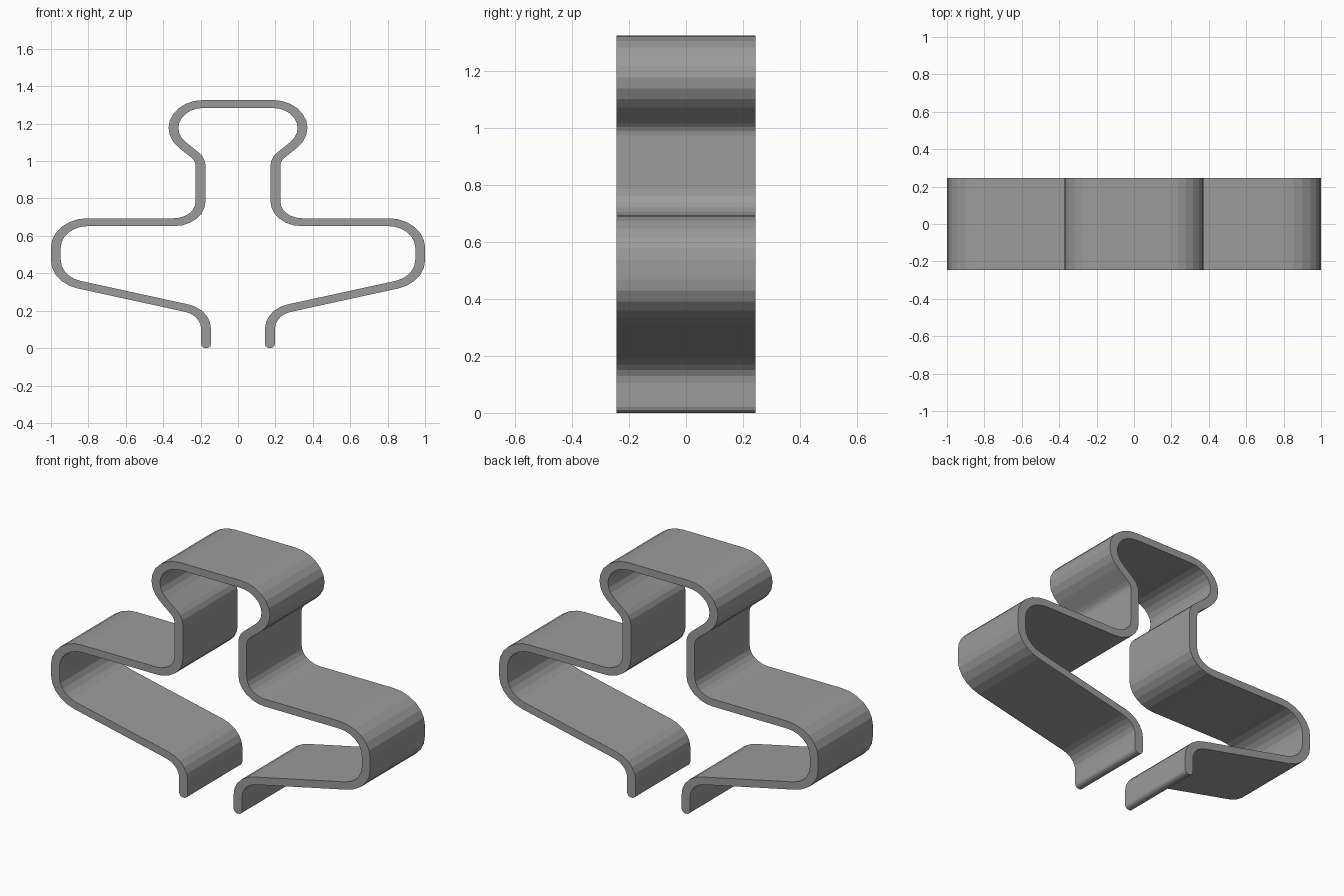
import bpy
import bmesh
from math import radians, tan, sin, cos, ceil
from mathutils import Vector

cube = bpy.data.objects.get("Cube")
if cube:
    bpy.data.objects.remove(cube, do_unlink=True)

SQUASH = 0.8      # the round-cornered section is flattened in height
HALF = 0.0262     # half of the strip thickness
DEPTH = 0.245     # half of the strip width along y

# Centre line of the left half: x, z, corner radius
corners = [
    (0.00, 1.306, 0),
    (0.571, 1.306, 0.16),    # head
    (0.20, 1.009, 0.10),     # neck
    (0.20, 0.674, 0.14),     # inner shoulder
    (0.974, 0.674, 0.17),    # outer shoulder
    (0.974, 0.367, 0.17),    # lower arm corner
    (0.171, 0.192, 0.14),    # foot bend
    (0.171, 0.021, 0),       # foot
]


def rounded_path(data):
    """Replace each corner by an arc of short straight pieces."""
    pts = [Vector((x, z / SQUASH)) for x, z, r in data]
    path = [pts[0]]
    for prev, here, nxt, (x, z, radius) in zip(pts, pts[1:], pts[2:], data[1:]):
        a, b = (here - prev).normalized(), (nxt - here).normalized()
        turn = a.angle_signed(b)            # clockwise is positive
        side = 1 if turn > 0 else -1
        start = here - a * radius * tan(abs(turn) / 2)
        normal = Vector((a.y, -a.x)) * side
        steps = ceil(abs(turn) / radians(16))
        for i in range(steps + 1):
            t = abs(turn) * i / steps
            path.append(start + a * radius * sin(t) + normal * radius * (1 - cos(t)))
    return path + [pts[-1]]


def stations(path):
    """Pairs of points on both faces of the strip, with mitred joints."""
    pairs = []
    for i, p in enumerate(path):
        a = (p - path[max(i - 1, 0)]).normalized()
        b = (path[min(i + 1, len(path) - 1)] - p).normalized()
        d = (a + b).normalized()
        n = Vector((-d.y, d.x))
        width = HALF / max(d.dot(a), d.dot(b))
        pairs.append((p + n * width, p - n * width))
    # Rounded tip of the foot
    for angle in (30, 55, 75):
        t = radians(angle)
        tip = path[-1] + Vector((0, -HALF * sin(t)))
        across = Vector((HALF * cos(t), 0))
        pairs.append((tip + across, tip - across))
    return pairs


# Strip: front, back, outer and inner faces for each piece
bm = bmesh.new()
rings = []
for outer, inner in stations(rounded_path(corners)):
    rings.append([bm.verts.new((p.x, y, p.y * SQUASH))
                  for p, y in ((outer, -DEPTH), (outer, DEPTH),
                               (inner, DEPTH), (inner, -DEPTH))])
for r, s in zip(rings, rings[1:]):
    for k in range(4):
        j = (k + 1) % 4
        bm.faces.new((r[k], r[j], s[j], s[k]))
bm.faces.new(rings[-1])
bmesh.ops.recalc_face_normals(bm, faces=bm.faces)
# The half is open at the middle, so check that the top faces up
bm.faces.ensure_lookup_table()
top = max(bm.faces, key=lambda f: f.calc_center_median().z)
if top.normal.z < 0:
    bmesh.ops.reverse_faces(bm, faces=bm.faces)
lowest = min(v.co.z for v in bm.verts)
for v in bm.verts:
    v.co.z -= lowest

mesh = bpy.data.meshes.new("spring_clip")
bm.to_mesh(mesh)
bm.free()
clip = bpy.data.objects.new("spring_clip", mesh)
bpy.context.collection.objects.link(clip)
mirror = clip.modifiers.new("mirror", 'MIRROR')
mirror.use_clip = True

# Plain grey metal
grey = bpy.data.materials.new("grey_metal")
grey.use_nodes = True
colour = (0.33, 0.33, 0.33, 1)
grey.diffuse_color = colour
grey.node_tree.nodes["Principled BSDF"].inputs["Base Color"].default_value = colour
mesh.materials.append(grey)
